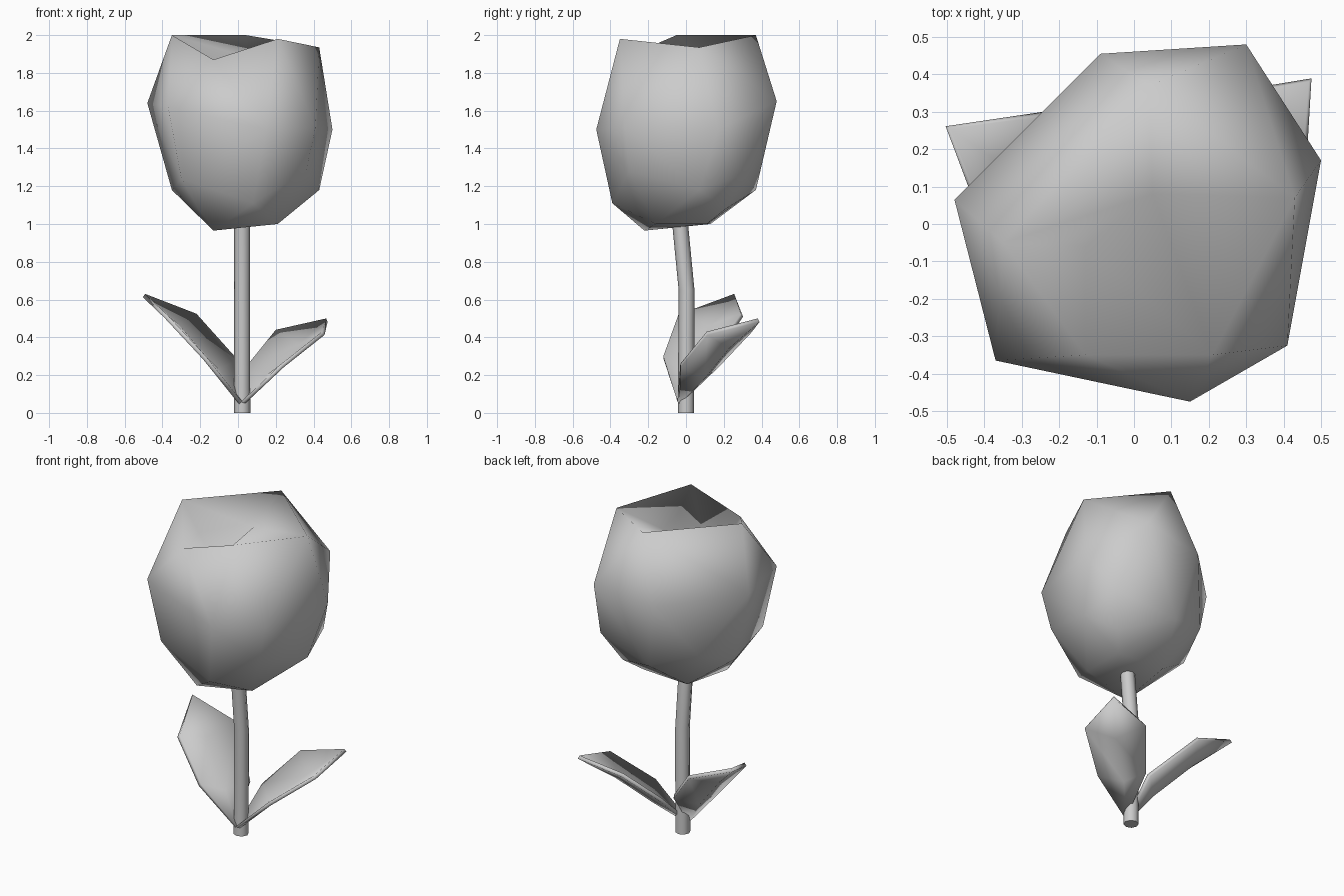
import bpy, bmesh, math
from mathutils import Vector

if "Cube" in bpy.data.objects:
    bpy.data.objects.remove(bpy.data.objects["Cube"])


def finish(name, bm):
    mesh = bpy.data.meshes.new(name)
    bm.normal_update()
    bm.to_mesh(mesh)
    bm.free()
    for p in mesh.polygons:
        p.use_smooth = True
    obj = bpy.data.objects.new(name, mesh)
    bpy.context.collection.objects.link(obj)
    return obj


# Flower head: faceted hull from irregular rings, with a dented top
def flower_head():
    rim = [(-.13, -.35, 1.87), (.21, -.35, 1.98), (.43, .07, 1.935),
           (.04, .37, 2.0), (-.35, -.05, 2.0)]
    bulge = [(-.09, .455, 1.6), (.30, .48, 1.65), (.50, .17, 1.5),
             (.41, -.325, 1.51), (.15, -.475, 1.5), (-.37, -.365, 1.62),
             (-.48, .065, 1.64)]
    lower = [(.43, .07, 1.18), (.36, -.30, 1.28), (.08, -.39, 1.11),
             (-.30, -.33, 1.24), (-.35, .02, 1.18), (-.27, .26, 1.27),
             (.0, .37, 1.18), (.38, .30, 1.26)]
    base = [(-.13, -.22, .965), (.21, -.16, 1.0), (.21, .11, 1.0), (-.1, .13, 1.0),
            (-.20, -.25, 1.07), (.29, .21, 1.08)]
    bm = bmesh.new()
    top = [bm.verts.new(c) for c in rim]
    for c in bulge + lower + base:
        bm.verts.new(c)
    bmesh.ops.convex_hull(bm, input=bm.verts[:])
    cap = [f for f in bm.faces if all(v in top for v in f.verts)]
    bmesh.ops.delete(bm, geom=cap, context='FACES')
    # Dented top: a shelf point and a deeper hollow
    a, b, c, d, e = top
    shelf = bm.verts.new((.05, .08, 1.885))
    hollow = bm.verts.new((-.13, -.06, 1.68))
    for tri in [(e, a, hollow), (a, b, hollow), (b, shelf, hollow), (b, c, shelf),
                (c, d, shelf), (d, e, shelf), (e, hollow, shelf)]:
        bm.faces.new(tri)
    bmesh.ops.recalc_face_normals(bm, faces=bm.faces[:])
    finish("flower_head", bm)


# Stem: slightly bent eight-sided tube
def stem():
    bm = bmesh.new()
    rings = []
    for x, y, z, r in [(.022, 0, 0, .043), (.022, .003, .65, .042), (.022, -.035, 1.04, .042)]:
        rings.append([bm.verts.new((x + r * math.cos(a), y + r * math.sin(a), z))
                      for a in (math.tau * i / 8 for i in range(8))])
    for lo, hi in zip(rings, rings[1:]):
        for i in range(8):
            j = (i + 1) % 8
            bm.faces.new((lo[i], lo[j], hi[j], hi[i]))
    bm.faces.new(rings[0][::-1])
    bm.faces.new(rings[-1])
    obj = finish("stem", bm)
    obj.data.polygons[-1].use_smooth = False
    obj.data.polygons[-2].use_smooth = False


# Leaf: folded blade, rows of left edge, midrib, right edge, slightly thick
def leaf(name, root, low, wide, tip):
    bm = bmesh.new()
    r, t = bm.verts.new(root), bm.verts.new(tip)
    a = [bm.verts.new(c) for c in low]
    b = [bm.verts.new(c) for c in wide]
    for i in range(2):
        bm.faces.new((r, a[i], a[i + 1]))
        bm.faces.new((a[i], b[i], b[i + 1], a[i + 1]))
        bm.faces.new((b[i], t, b[i + 1]))
    bm.normal_update()
    if sum((f.normal for f in bm.faces), Vector()).z < 0:
        bmesh.ops.reverse_faces(bm, faces=bm.faces[:])
    obj = finish(name, bm)
    mod = obj.modifiers.new("thickness", 'SOLIDIFY')
    mod.thickness = .022
    mod.offset = -1


flower_head()
stem()
leaf("left_leaf", (.02, -.045, .06),
     [(-.17, -.12, .30), (-.10, .02, .23), (0, .12, .28)],
     [(-.375, -.04, .52), (-.31, .13, .465), (-.22, .29, .525)],
     (-.492, .255, .63))
leaf("right_leaf", (.02, -.045, .06),
     [(.055, .16, .26), (.15, .09, .20), (.23, -.03, .26)],
     [(.20, .33, .44), (.32, .22, .36), (.445, .11, .43)],
     (.467, .38, .5))
